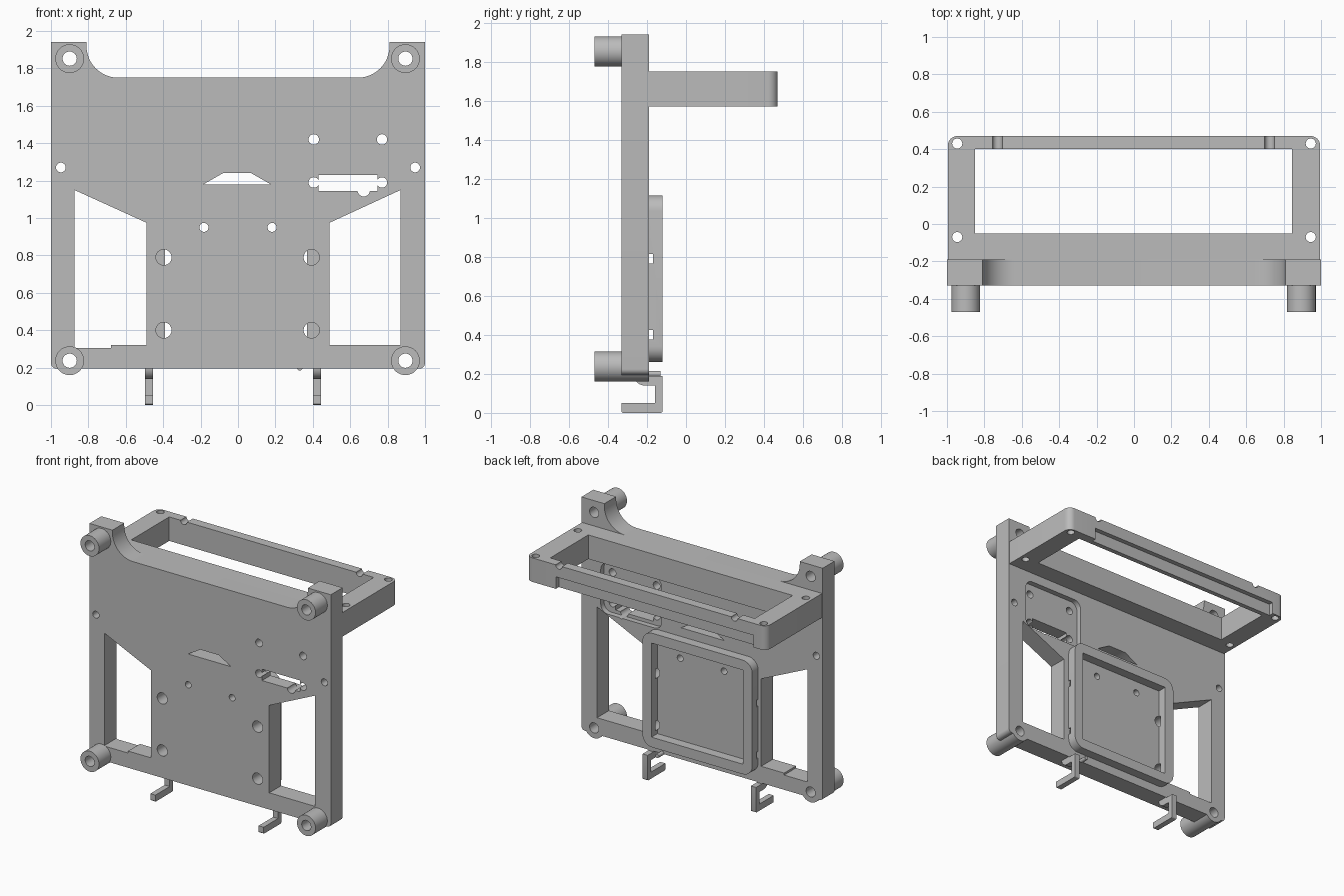
import bpy
import bmesh
import math
from mathutils import Vector

cube = bpy.data.objects.get("Cube")
if cube:
    bpy.data.objects.remove(cube, do_unlink=True)

grey = bpy.data.materials.new("plain grey")
grey.use_nodes = True
COLOUR = (0.5, 0.5, 0.5, 1)
grey.diffuse_color = COLOUR
grey.node_tree.nodes["Principled BSDF"].inputs["Base Color"].default_value = COLOUR

FRONT, BACK = -0.33, -0.19   # main plate faces

# Directions in which a flat profile can be extruded
AXES = {
    "x": lambda a, b, d: Vector((d, a, b)),
    "y": lambda a, b, d: Vector((a, d, b)),
    "z": lambda a, b, d: Vector((a, b, d)),
}


def prism(name, points, lo, hi, axis="y"):
    bm = bmesh.new()
    place = AXES[axis]
    face = bm.faces.new([bm.verts.new(place(a, b, lo)) for a, b in points])
    ext = bmesh.ops.extrude_face_region(bm, geom=[face])
    verts = [v for v in ext["geom"] if isinstance(v, bmesh.types.BMVert)]
    bmesh.ops.translate(bm, verts=verts, vec=place(0, 0, hi - lo))
    bmesh.ops.recalc_face_normals(bm, faces=bm.faces)
    mesh = bpy.data.meshes.new(name)
    bm.to_mesh(mesh)
    bm.free()
    mesh.materials.append(grey)
    obj = bpy.data.objects.new(name, mesh)
    bpy.context.collection.objects.link(obj)
    return obj


def arc(a, b, r, start, end, n=8):
    return [(a + r * math.cos(math.radians(start + (end - start) * i / n)),
             b + r * math.sin(math.radians(start + (end - start) * i / n)))
            for i in range(n + 1)]


def circle(a, b, r):
    return arc(a, b, r, 0, 360, 32)[:-1]


def rect(a0, a1, b0, b1):
    return [(a0, b0), (a1, b0), (a1, b1), (a0, b1)]


def round_rect(a0, a1, b0, b1, r):
    return (arc(a1 - r, b1 - r, r, 0, 90) + arc(a0 + r, b1 - r, r, 90, 180)
            + arc(a0 + r, b0 + r, r, 180, 270) + arc(a1 - r, b0 + r, r, 270, 360))


def cut(target, points, lo, hi, axis="y"):
    cutter = prism("cutter", points, lo, hi, axis)
    cutter.hide_render = True
    mod = target.modifiers.new("cut", "BOOLEAN")
    mod.operation, mod.solver, mod.object = "DIFFERENCE", "EXACT", cutter
    bpy.context.view_layer.objects.active = target
    bpy.ops.object.modifier_apply(modifier=mod.name)
    bpy.data.objects.remove(cutter, do_unlink=True)


# Main plate with two ears and concave shoulders
outline = (arc(-0.97, 0.225, 0.03, 180, 270) + arc(0.97, 0.225, 0.03, 270, 360)
           + [(1, 1.94), (0.81, 1.94)] + arc(0.64, 1.92, 0.17, 0, -90, 12)
           + arc(-0.64, 1.92, 0.17, 270, 180, 12) + [(-0.81, 1.94), (-1, 1.94)])
plate = prism("main_plate", outline, FRONT, BACK)

# Side windows, vent and connector slot
openings = [
    [(-0.875, 1.15), (-0.875, 0.305), (-0.68, 0.305), (-0.68, 0.32), (-0.49, 0.32), (-0.49, 0.975)],
    [(0.87, 1.15), (0.87, 0.32), (0.49, 0.32), (0.49, 0.975)],
    [(-0.185, 1.18), (0.175, 1.18), (0.07, 1.24), (-0.08, 1.24)],
    rect(0.43, 0.745, 1.145, 1.23),
    circle(0.672, 1.148, 0.033),
]
for shape in openings:
    cut(plate, shape, -0.6, 0)

# Recess for the small board on the back
cut(plate, round_rect(0.335, 0.84, 1.12, 1.5, 0.06), BACK - 0.04, 0)

# Screw holes
holes = [(x, z, 0.028) for x in (0.405, 0.77) for z in (1.19, 1.42)]
holes += [(s * 0.947, 1.27, 0.026) for s in (-1, 1)]
holes += [(s * 0.182, 0.95, 0.024) for s in (-1, 1)]
bolt_spots = [(x, z) for x in (-0.397, 0.393) for z in (0.4, 0.79)]
holes += [(x, z, 0.042) for x, z in bolt_spots]
for x, z, r in holes:
    cut(plate, circle(x, z, r), -0.6, 0)

# Corner standoffs, bored right through the plate
parts = [plate]
for side, x in (("right", -0.9), ("left", 0.895)):
    for level, z, end in (("upper", 1.852, FRONT), ("lower", 0.237, BACK)):
        cut(plate, circle(x, z, 0.038 if level == "upper" else 0.077), -0.6, 0)
        post = prism(f"{level}_{side}_standoff", circle(x, z, 0.077), -0.47, end)
        cut(post, circle(x, z, 0.038), -0.6, 0)
        parts.append(post)

# Raised rim around the rear pocket
rim = prism("rear_pocket_rim", round_rect(-0.465, 0.445, 0.26, 1.115, 0.08), BACK, -0.12)
cut(rim, rect(-0.39, 0.37, 0.335, 1.04), -0.3, 0)
for x, z in bolt_spots:
    cut(rim, circle(x, z, 0.042), -0.3, BACK + 0.02)
    edge = rect(x, x + math.copysign(0.1, x), z - 0.025, z + 0.025)
    cut(rim, edge, -0.3, BACK + 0.02)
parts.append(rim)

# Upper shelf frame reaching backwards
frame_outline = ([(-0.995, BACK), (0.995, BACK)] + arc(0.945, 0.42, 0.05, 0, 90)
                 + arc(-0.945, 0.42, 0.05, 90, 180))
frame = prism("shelf_frame", frame_outline, 1.57, 1.75, "z")
cut(frame, rect(-0.85, 0.845, -0.05, 0.4), 1, 2, "z")
for x in (-0.945, 0.945):
    for y in (-0.07, 0.43):
        cut(frame, circle(x, y, 0.027), 1, 2, "z")
# Cable grooves and the stepped underside of the rear rail
for x in (-0.73, 0.725):
    cut(frame, circle(x, 1.75, 0.026), 0.35, 0.6)
cut(frame, rect(-0.89, 0.75, 1.4, 1.66), 0.435, 0.6)
parts.append(frame)

# Hooks under the plate
hook = ([(-0.33, 0.005), (-0.325, 0)] + arc(-0.13, 0.01, 0.01, 270, 360, 3)
        + [(-0.12, 0.19), (-0.19, 0.19), (-0.19, 0.2), (-0.27, 0.2)]
        + arc(-0.21, 0.2, 0.06, 180, 270)
        + [(-0.16, 0.14), (-0.16, 0.05), (-0.33, 0.05)])
for side, x in (("right", -0.475), ("left", 0.423)):
    parts.append(prism(f"{side}_hook", hook, x - 0.021, x + 0.021, "x"))

# Small peg beside the left hook
parts.append(prism("cable_peg", circle(0.33, 0.2, 0.015), BACK, -0.13))

# Smooth the round walls, keep the edges crisp
for obj in parts:
    bpy.ops.object.select_all(action="DESELECT")
    obj.select_set(True)
    bpy.context.view_layer.objects.active = obj
    bpy.ops.object.shade_smooth_by_angle(angle=math.radians(30))
